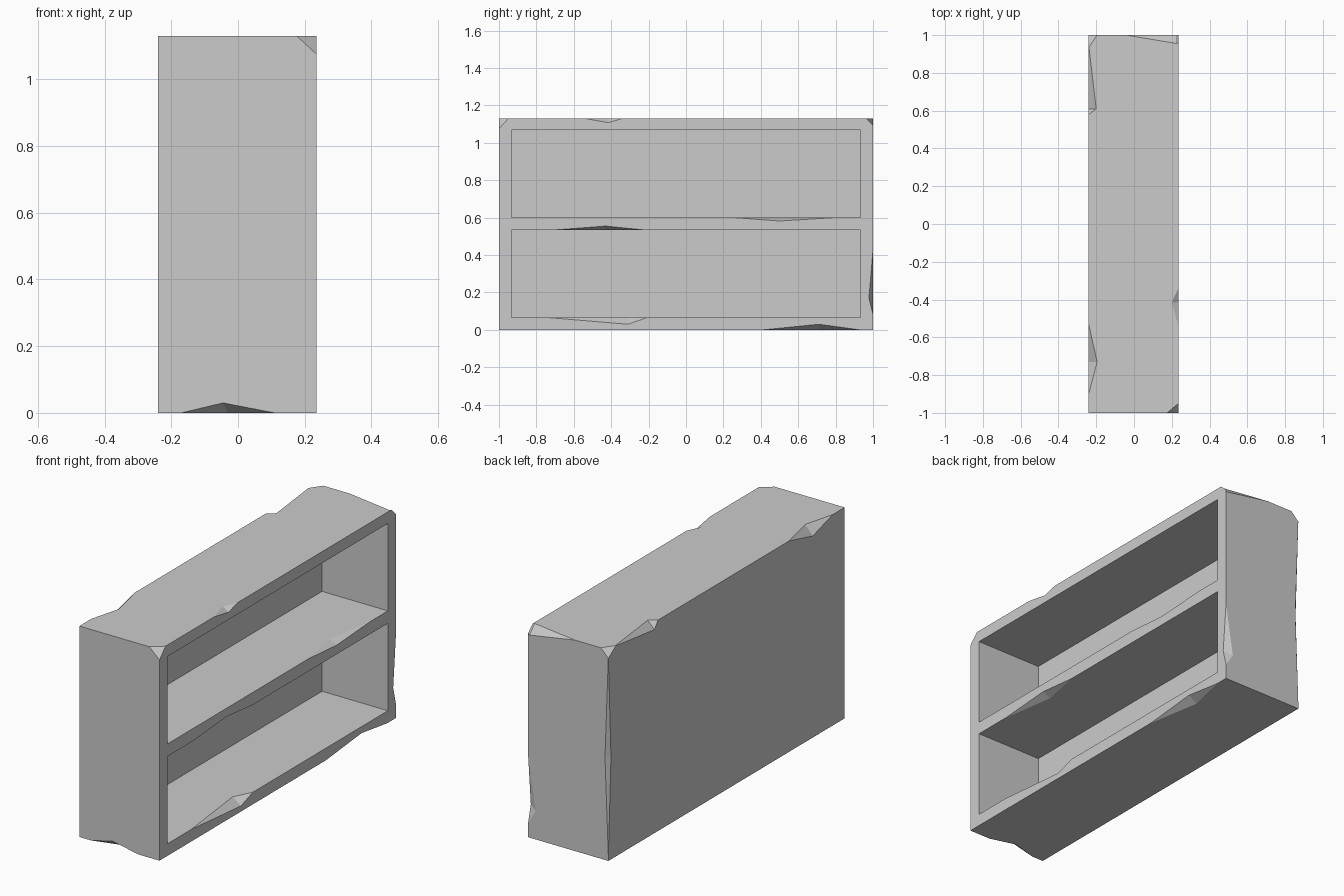
import bpy, bmesh
from mathutils import Vector

if "Cube" in bpy.data.objects:
    bpy.data.objects.remove(bpy.data.objects["Cube"])

X0, X1, Y0, Y1, TOP = -0.24, 0.235, -1.0, 1.0, 1.13


def hull(name, points):
    """Object made from the convex hull of a few points."""
    bm = bmesh.new()
    for p in points:
        bm.verts.new(p)
    bmesh.ops.convex_hull(bm, input=bm.verts[:])
    bmesh.ops.dissolve_limit(bm, angle_limit=0.001, verts=bm.verts[:], edges=bm.edges[:])
    bmesh.ops.recalc_face_normals(bm, faces=bm.faces[:])
    me = bpy.data.meshes.new(name)
    bm.to_mesh(me)
    bm.free()
    ob = bpy.data.objects.new(name, me)
    bpy.context.collection.objects.link(ob)
    return ob


def box(name, xs, ys, zs):
    return hull(name, [(x, y, z) for x in xs for y in ys for z in zs])


def carve(target, cutter):
    cutter.hide_render = True
    mod = target.modifiers.new("carve", 'BOOLEAN')
    mod.operation = 'DIFFERENCE'
    mod.solver = 'EXACT'
    mod.object = cutter
    bpy.context.view_layer.objects.active = target
    bpy.ops.object.modifier_apply(modifier=mod.name)
    bpy.data.objects.remove(cutter)


def scaled(points, centre, k):
    return [centre + (Vector(p) - centre) * k for p in points]


def edge_chip(a, b, p, q, k=1.3):
    """Notch along edge a-b, with its valley running from p to q."""
    mid = (Vector(p) + Vector(q)) / 2
    carve(bookcase, hull("chip", scaled([a, b, p, q], mid, k)))


def corner_chip(corner, a, b, c):
    """Flat cut across a corner through a, b and c."""
    mid = (Vector(a) + Vector(b) + Vector(c)) / 3
    carve(bookcase, hull("chip", scaled([corner, a, b, c], mid, 1.5)))


def y_chip(x, z, y_a, y_b, y_mid, dx, dz):
    """Notch on an edge that runs along y."""
    edge_chip((x, y_a, z), (x, y_b, z), (x + dx, y_mid, z), (x, y_mid, z + dz))


# Case with two open compartments facing +x
bookcase = box("bookcase", (X0, X1), (Y0, Y1), (0, TOP))
for z0, z1 in ((0.065, 0.533), (0.60, 1.068)):
    carve(bookcase, box("compartment", (-0.155, 0.5), (-0.933, 0.933), (z0, z1)))

# Worn notches on the long edges
y_chip(X1, TOP, -0.54, -0.34, -0.415, -0.035, -0.022)
y_chip(X1, 0, 0.41, 0.93, 0.71, -0.05, 0.03)
y_chip(X0, TOP, -0.90, -0.53, -0.73, 0.045, -0.05)
y_chip(X0, TOP, 0.58, 0.95, 0.61, 0.04, -0.04)

# Worn notches on the shelf fronts
y_chip(X1, 0.60, 0.26, 0.79, 0.50, -0.045, -0.018)
y_chip(X1, 0.533, -0.72, -0.21, -0.43, -0.045, 0.022)
y_chip(X1, 0.065, -0.73, -0.21, -0.31, -0.05, -0.035)

# Notches on the end panels
edge_chip((-0.17, Y0, 0), (0.11, Y0, 0), (-0.045, Y0, 0.03), (-0.03, Y0 + 0.04, 0))
edge_chip((X1, Y1, 0.08), (X1, Y1, 0.43), (X1, 0.978, 0.17), (X1 - 0.045, Y1, 0.15))
edge_chip((X0, Y1, 0.02), (X0, Y1, 1.10), (X0, 0.978, 0.55), (X0 + 0.02, Y1, 0.55), 1.05)
edge_chip((-0.04, Y1, TOP), (0.265, Y1, TOP), (0.228, 0.955, TOP), (0.228, Y1, 1.085))

# Broken corners
corner_chip((X1, Y0, TOP), (0.175, Y0, TOP), (X1, -0.95, TOP), (X1, Y0, 1.075))
corner_chip((X0, Y1, TOP), (-0.195, Y1, TOP), (X0, 0.935, TOP), (X0, Y1, 1.085))
